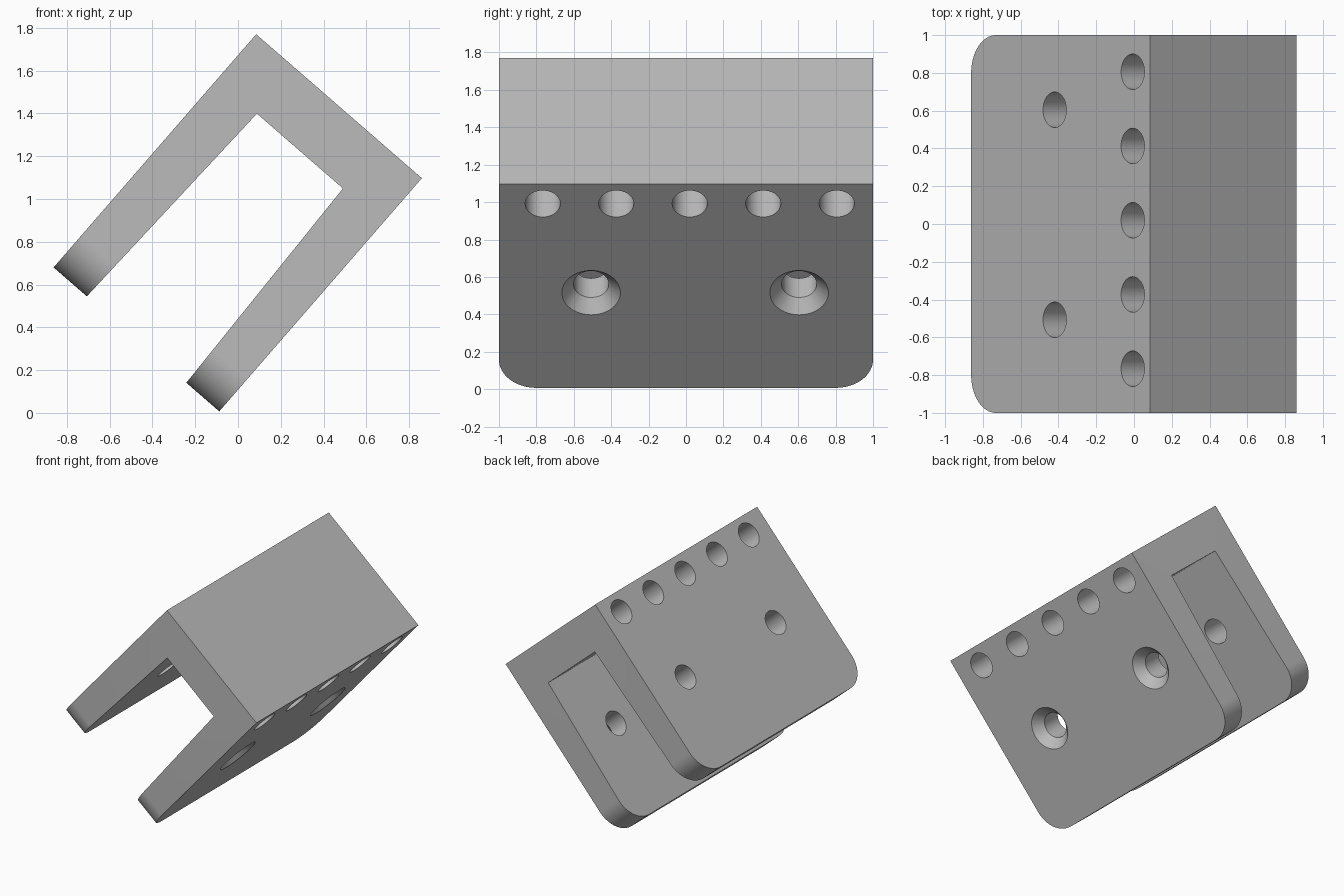
import bpy, bmesh, math
from mathutils import Matrix, Vector

if "Cube" in bpy.data.objects:
    bpy.data.objects.remove(bpy.data.objects["Cube"])

# Tilted frame: u runs across the bridge, v runs down the legs
TOP = Vector((0.085, 0, 1.77))
U = Vector((0.755, 0, -0.656)).normalized()
V = Vector((-U.z * -1, 0, -U.x))
WIDTH, LEG, RADIUS = 1.026, 1.444, 0.2
HOLE = 0.094


def place(u, v, y):
    return TOP + U * u + V * v + Vector((0, y, 0))


def make_object(name, bm):
    bmesh.ops.recalc_face_normals(bm, faces=bm.faces)
    mesh = bpy.data.meshes.new(name)
    bm.to_mesh(mesh)
    bm.free()
    obj = bpy.data.objects.new(name, mesh)
    bpy.context.collection.objects.link(obj)
    return obj


def drill(bm, v, y, u0, u1, r0, r1):
    spin = Vector((0, 0, 1)).rotation_difference(U).to_matrix().to_4x4()
    move = Matrix.Translation(place((u0 + u1) / 2, v, y))
    bmesh.ops.create_cone(bm, cap_ends=True, segments=48, radius1=r0,
                          radius2=r1, depth=u1 - u0, matrix=move @ spin)


# Channel body: extruded U profile with slightly tapered legs
profile = [(0, 0), (WIDTH, 0), (WIDTH, LEG), (0.822, LEG), (0.779, 0.278),
           (0.246, 0.278), (0.206, LEG), (0, LEG)]
bm = bmesh.new()
face = bm.faces.new([bm.verts.new(place(u, v, -1)) for u, v in profile])
ext = bmesh.ops.extrude_face_region(bm, geom=[face])
bmesh.ops.translate(bm, vec=(0, 2, 0),
                    verts=[g for g in ext["geom"] if isinstance(g, bmesh.types.BMVert)])
bmesh.ops.recalc_face_normals(bm, faces=bm.faces)

# Rounded corners at the leg tips
tips = [e for e in bm.edges
        if all((p.co - TOP).dot(V) > LEG - 0.01 for p in e.verts)
        and abs(e.verts[0].co.y - e.verts[1].co.y) < 0.01]
bmesh.ops.bevel(bm, geom=tips, offset=RADIUS, segments=16, profile=0.5,
                affect='EDGES')
body = make_object("channel_bracket", bm)

# Hole cutters: a row through the bridge and two holes through the legs
holes = bmesh.new()
for k in range(-2, 3):
    drill(holes, 0.14, 0.02 + 0.393 * k, -0.1, WIDTH + 0.1, HOLE, HOLE)
sinks = bmesh.new()
for y in (-0.507, 0.605):
    drill(holes, 0.77, y, -0.1, WIDTH + 0.1, HOLE, HOLE)
    drill(sinks, 0.77, y, WIDTH - 0.09, WIDTH + 0.03, 0.075, 0.184)

bpy.context.view_layer.objects.active = body
for name, cut in (("hole_cutter", holes), ("countersink_cutter", sinks)):
    cutter = make_object(name, cut)
    cutter.hide_render = True
    mod = body.modifiers.new(name, 'BOOLEAN')
    mod.operation = 'DIFFERENCE'
    mod.solver = 'EXACT'
    mod.object = cutter
    bpy.ops.object.modifier_apply(modifier=name)
    bpy.data.objects.remove(cutter)

# Plain grey finish
grey = bpy.data.materials.new("plain_grey")
grey.use_nodes = True
colour = (0.5, 0.5, 0.5, 1)
grey.diffuse_color = colour
grey.node_tree.nodes["Principled BSDF"].inputs["Base Color"].default_value = colour
body.data.materials.clear()
body.data.materials.append(grey)
for poly in body.data.polygons:
    poly.material_index = 0

bpy.ops.object.select_all(action='DESELECT')
body.select_set(True)
bpy.ops.object.shade_smooth_by_angle(angle=math.radians(30))
